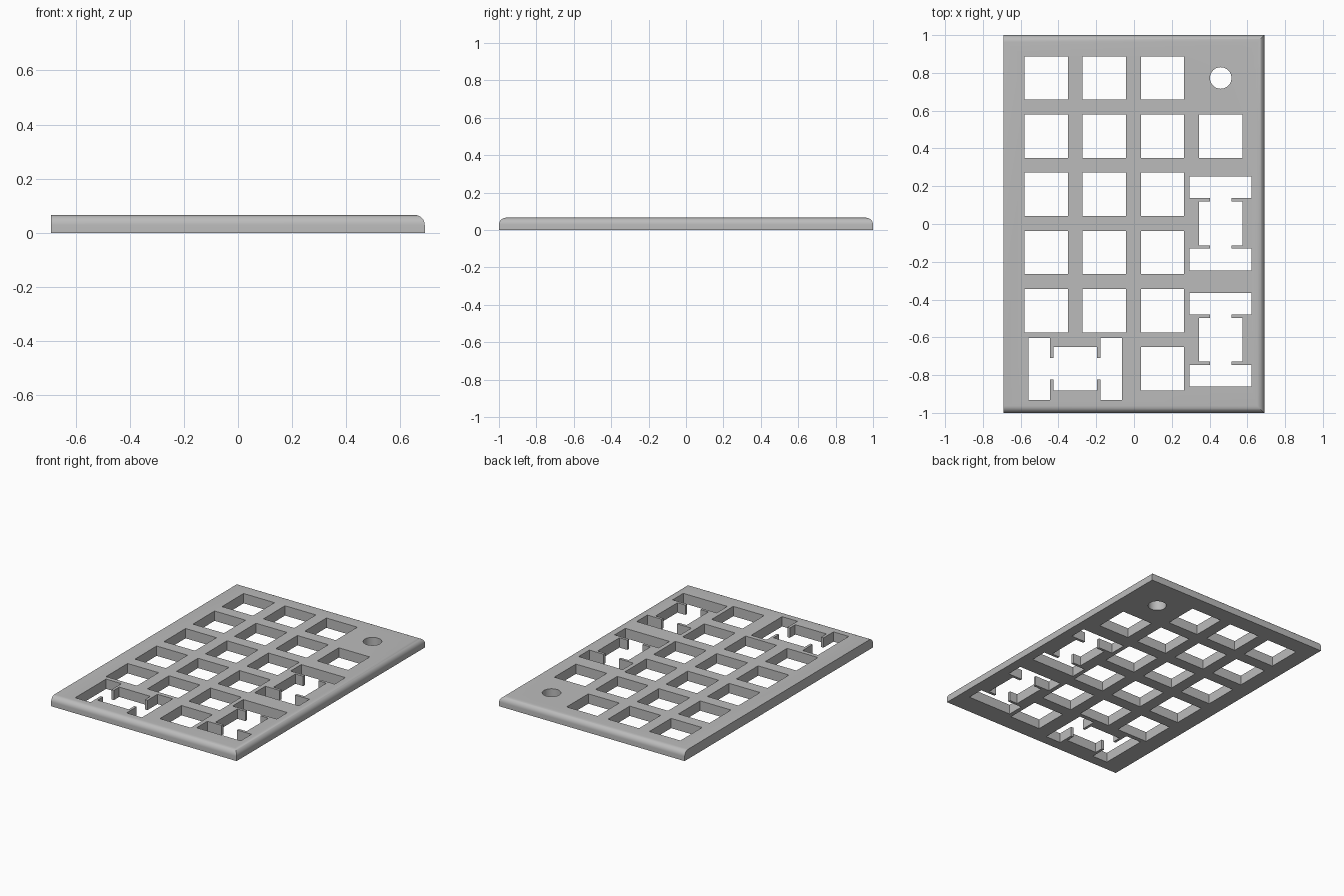
import bpy, bmesh, math

default = bpy.data.objects.get("Cube")
if default:
    bpy.data.objects.remove(default, do_unlink=True)

HALF_X, HALF_Y, HEIGHT, RADIUS = 0.69, 1.0, 0.066, 0.037
PITCH = 0.308
COLS = [-0.465 + PITCH * i for i in range(4)]
ROWS = [0.773 - PITCH * i for i in range(6)]
HOLE = 0.115

grey = bpy.data.materials.new("plate_grey")
grey.use_nodes = True
colour = (0.5, 0.5, 0.5, 1)
grey.diffuse_color = colour
grey.node_tree.nodes["Principled BSDF"].inputs["Base Color"].default_value = colour


def make_object(name, bm):
    bmesh.ops.recalc_face_normals(bm, faces=bm.faces[:])
    mesh = bpy.data.meshes.new(name)
    bm.to_mesh(mesh)
    bm.free()
    mesh.materials.append(grey)
    obj = bpy.data.objects.new(name, mesh)
    bpy.context.collection.objects.link(obj)
    return obj


def loft(bm, loops):
    """Skin a stack of loops into a closed solid."""
    rings = [[bm.verts.new(p) for p in loop] for loop in loops]
    bm.faces.new(rings[0][::-1])
    bm.faces.new(rings[-1])
    for low, high in zip(rings, rings[1:]):
        n = len(low)
        for i in range(n):
            j = (i + 1) % n
            bm.faces.new((low[i], low[j], high[j], high[i]))


def plate_loop(inset, z):
    # the left side stays flat, the other three sides draw in
    x, y = HALF_X - inset, HALF_Y - inset
    return [(-HALF_X, -y, z), (x, -y, z), (x, y, z), (-HALF_X, y, z)]


# Plate with rounded top edges at the front, back and right
bm = bmesh.new()
steps = 8
levels = [plate_loop(0, 0)]
for i in range(steps + 1):
    a = math.pi / 2 * i / steps
    levels.append(plate_loop(RADIUS * (1 - math.cos(a)),
                             HEIGHT - RADIUS + RADIUS * math.sin(a)))
loft(bm, levels)
plate = make_object("key_plate", bm)

# Opening outlines
square = [(-HOLE, -HOLE), (HOLE, -HOLE), (HOLE, HOLE), (-HOLE, HOLE)]
circle = [(0.057 * math.cos(math.tau * i / 48), 0.057 * math.sin(math.tau * i / 48))
          for i in range(48)]
quarter = [(0.164, 0.248), (0.164, 0.134), (0.057, 0.134), (0.057, 0.116), (HOLE, 0.116)]
half = quarter + [(x, -y) for x, y in reversed(quarter)]
wide_tall = half + [(-x, y) for x, y in reversed(half)]
wide_flat = [(y, -x) for x, y in wide_tall]

# Where each opening goes
openings = [(square, x, y) for x in COLS[:3] for y in ROWS[:5]]
openings += [(square, COLS[2], ROWS[5]), (square, COLS[3], ROWS[1]),
             (circle, COLS[3], ROWS[0]),
             (wide_tall, COLS[3], (ROWS[2] + ROWS[3]) / 2),
             (wide_tall, COLS[3], (ROWS[4] + ROWS[5]) / 2),
             (wide_flat, (COLS[0] + COLS[1]) / 2, ROWS[5])]

# Cut all openings through the plate
bm = bmesh.new()
for outline, cx, cy in openings:
    loft(bm, [[(cx + x, cy + y, z) for x, y in outline] for z in (-0.1, 0.2)])
cutter = make_object("opening_cutter", bm)
cutter.hide_render = True

bpy.ops.object.select_all(action='DESELECT')
plate.select_set(True)
bpy.context.view_layer.objects.active = plate
cut = plate.modifiers.new("openings", 'BOOLEAN')
cut.operation = 'DIFFERENCE'
cut.solver = 'EXACT'
cut.object = cutter
bpy.ops.object.modifier_apply(modifier=cut.name)
bpy.data.objects.remove(cutter, do_unlink=True)

bpy.ops.object.shade_smooth_by_angle(angle=math.radians(30))
